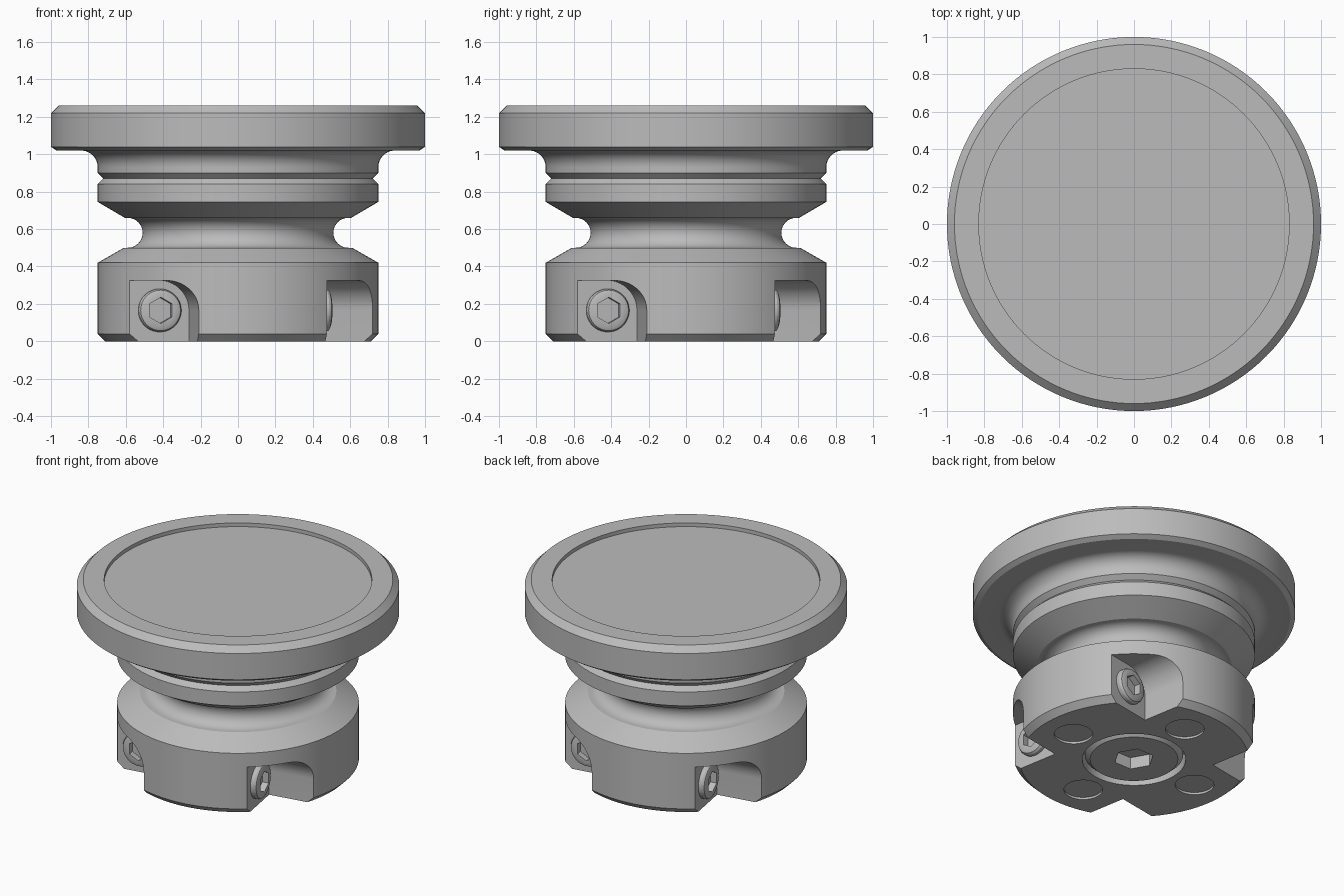
import bpy
import bmesh
from math import cos, sin, pi, radians
from mathutils import Matrix, Vector

if "Cube" in bpy.data.objects:
    bpy.data.objects.remove(bpy.data.objects["Cube"], do_unlink=True)

steel = bpy.data.materials.new("steel grey")
steel.use_nodes = True
GREY = (0.5, 0.5, 0.5, 1)
steel.diffuse_color = GREY
steel.node_tree.nodes["Principled BSDF"].inputs["Base Color"].default_value = GREY


def finish_mesh(bm, name, matrix):
    bmesh.ops.remove_doubles(bm, verts=bm.verts, dist=1e-5)
    bmesh.ops.recalc_face_normals(bm, faces=bm.faces)
    mesh = bpy.data.meshes.new(name)
    bm.to_mesh(mesh)
    bm.free()
    mesh.transform(matrix)
    mesh.materials.append(steel)
    obj = bpy.data.objects.new(name, mesh)
    bpy.context.collection.objects.link(obj)
    return obj


def lathe(name, profile, matrix=Matrix(), segments=128):
    """Revolve (radius, height) points; both ends lie on or are capped to the axis."""
    bm = bmesh.new()
    rings = []
    for r, z in profile:
        rings.append([bm.verts.new((r * cos(2 * pi * i / segments),
                                    r * sin(2 * pi * i / segments), z))
                      for i in range(segments)])
    for low, high in zip(rings, rings[1:]):
        for i in range(segments):
            j = (i + 1) % segments
            bm.faces.new((low[i], low[j], high[j], high[i]))
    bm.faces.new(rings[0][::-1])
    bm.faces.new(rings[-1])
    return finish_mesh(bm, name, matrix)


def prism(name, outline, low, high, matrix):
    bm = bmesh.new()
    base = bm.faces.new([bm.verts.new((x, y, low)) for x, y in outline])
    new = bmesh.ops.extrude_face_region(bm, geom=[base])["geom"]
    bmesh.ops.translate(bm, vec=(0, 0, high - low),
                        verts=[v for v in new if isinstance(v, bmesh.types.BMVert)])
    return finish_mesh(bm, name, matrix)


def arc(cx, cy, r, start, end, steps):
    angles = [radians(start + (end - start) * i / steps) for i in range(steps + 1)]
    return [(cx + r * cos(a), cy + r * sin(a)) for a in angles]


def cut(obj, cutters):
    """Subtract each cutter, apply, and discard the cutter."""
    bpy.context.view_layer.objects.active = obj
    for cutter in cutters:
        mod = obj.modifiers.new("cut", "BOOLEAN")
        mod.operation = "DIFFERENCE"
        mod.solver = "EXACT"
        mod.object = cutter
        bpy.ops.object.modifier_apply(modifier=mod.name)
        bpy.data.objects.remove(cutter, do_unlink=True)


def frame(origin, axis, up):
    """Matrix whose local z runs along axis and local x along up."""
    side = axis.cross(up)
    m = Matrix((up, side, axis)).transposed().to_4x4()
    m.translation = origin
    return m


def socket_screw(name, profile, hex_radius, depth, matrix):
    screw = lathe(name, profile, matrix, 64)
    hexagon = arc(0, 0, hex_radius, 0, 300, 5)
    cut(screw, [prism("hex_cutter", hexagon, -depth, 0.1, matrix)])
    return screw


# Turned body: bolt recess, base, waist groove, V groove, flange, dished top
profile = [(0.32, 0.09), (0.32, 0), (0.71, 0), (0.75, 0.04), (0.75, 0.42), (0.61, 0.5)]
profile += arc(0.59, 0.58, 0.08, 270, 90, 16)
profile += [(0.605, 0.66), (0.75, 0.745), (0.75, 0.84), (0.72, 0.87), (0.75, 0.9)]
profile += arc(0.84, 0.93, 0.09, 180, 90, 10)
profile += [(0.97, 1.02), (1, 1.04), (1, 1.22), (0.96, 1.26), (0.83, 1.26), (0.83, 1.235)]
body = lathe("body", profile)

# Side pockets, each with a clamping screw, and shallow discs under the base
slot = arc(0, 0, 0.16, 270, 360, 16) + [(0.16, 0.5), (-0.3, 0.5), (-0.3, -0.16)]
head = [(0.115, -0.03), (0.115, 0.022), (0.108, 0.036), (0.092, 0.043)]
tilt = radians(10)
cutters, parts = [], [body]
for i in range(4):
    turn = Matrix.Rotation(i * pi / 2, 4, "Z")
    seat = turn @ frame(Vector((-0.42, -0.447, 0.165)),
                        Vector((sin(tilt), -cos(tilt), 0)), Vector((0, 0, 1)))
    cutters.append(prism("pocket_cutter", slot, 0, 0.8, seat))
    cutters.append(lathe("disc_cutter", [(0.12, -0.1), (0.12, 0.015)],
                         turn @ Matrix.Translation((0.49, 0, 0)), 48))
    parts.append(socket_screw(f"clamp_screw_{i + 1}", head, 0.07, 0.06, seat))
    # keep the socket floor inside the head solid
    parts.append(lathe(f"socket_floor_{i + 1}", [(0.08, -0.06), (0.08, -0.025)], seat, 32))
cut(body, cutters)

# Central bolt under the base
under = frame(Vector((0, 0, 0.004)), Vector((0, 0, -1)), Vector((1, 0, 0)))
bolt = [(0.305, -0.09), (0.305, -0.03), (0.272, 0)]
parts.append(socket_screw("centre_bolt", bolt, 0.125, 0.08, under))

for obj in bpy.context.view_layer.objects:
    obj.select_set(obj in parts)
bpy.context.view_layer.objects.active = body
bpy.ops.object.shade_smooth_by_angle(angle=radians(25))
